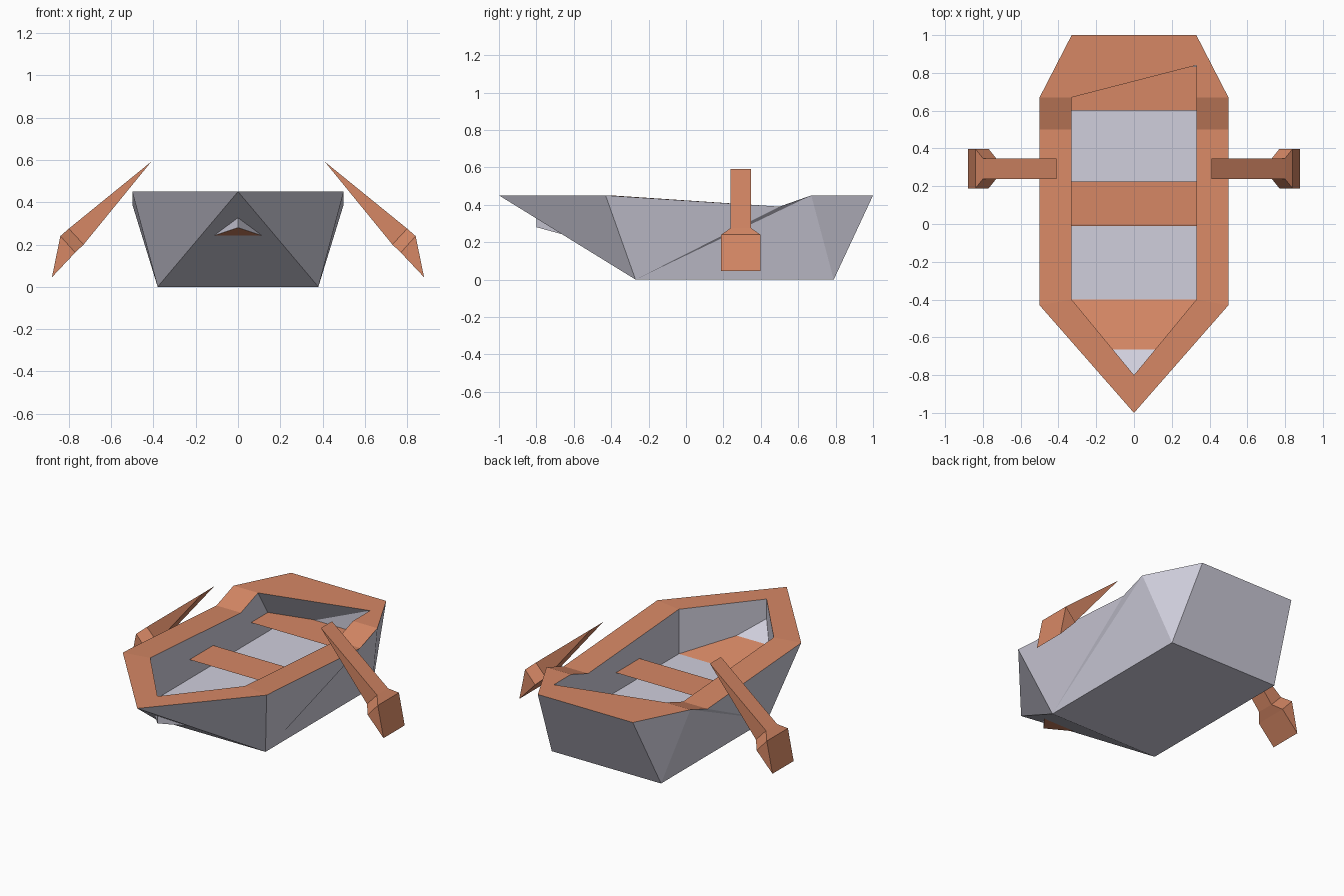
import bpy
import bmesh

if "Cube" in bpy.data.objects:
    bpy.data.objects.remove(bpy.data.objects["Cube"])


def material(name, rgb):
    m = bpy.data.materials.new(name)
    m.use_nodes = True
    m.diffuse_color = (*rgb, 1)
    m.node_tree.nodes["Principled BSDF"].inputs["Base Color"].default_value = (*rgb, 1)
    return m


GREY = material("pale_grey_hull", (0.63, 0.62, 0.72))
WOOD = material("orange_wood", (0.67, 0.245, 0.13))


def finish(bm, name, mats):
    bmesh.ops.recalc_face_normals(bm, faces=bm.faces)
    mesh = bpy.data.meshes.new(name)
    bm.to_mesh(mesh)
    bm.free()
    for m in mats:
        mesh.materials.append(m)
    obj = bpy.data.objects.new(name, mesh)
    bpy.context.collection.objects.link(obj)
    return obj


# Boat body: outer hull, rim and cockpit as one closed skin
RIM, DIP, FLOOR = 0.45, 0.39, 0.17
bm = bmesh.new()
points = {}


def vert(co):
    if co not in points:
        points[co] = bm.verts.new(co)
    return points[co]


def face(*cos):
    return bm.faces.new([vert(c) for c in cos])


bow, inner_bow, bow_foot = (0, -1, RIM), (0, -0.8, RIM), (0, -0.8, 0.28)
ends = {}
for s in (-1, 1):
    shoulder, dip = (s * 0.5, -0.43, RIM), (s * 0.5, 0.5, DIP)
    quarter, stern = (s * 0.5, 0.67, RIM), (s * 0.33, 1, RIM)
    keel_f, keel_b = (s * 0.38, -0.27, 0), (s * 0.38, 0.79, 0)
    in_f, in_dip, in_q = (s * 0.33, -0.4, RIM), (s * 0.33, 0.5, DIP), (s * 0.33, 0.67, RIM)
    floor_f, floor_b = (s * 0.33, -0.4, FLOOR), (s * 0.33, 0.84, FLOOR)
    # the stern edge of the cockpit runs askew, further back on +x
    back = [in_q, (0.33, 0.84, RIM)] if s > 0 else [in_q]
    # hull side
    face(bow, shoulder, keel_f)
    face(shoulder, dip, keel_f)
    face(dip, quarter, keel_f)
    face(quarter, keel_b, keel_f)
    face(quarter, stern, keel_b)
    # rim
    face(bow, shoulder, in_f, inner_bow)
    face(shoulder, dip, in_dip, in_f)
    face(dip, quarter, in_q, in_dip)
    # cockpit walls
    face(inner_bow, in_f, floor_f, bow_foot)
    face(in_f, in_dip, *back, floor_b, floor_f)
    ends[s] = dict(kf=keel_f, kb=keel_b, st=stern, q=quarter, back=back, ff=floor_f, fb=floor_b)

a, b = ends[-1], ends[1]
face(bow, a["kf"], b["kf"])
face(a["kf"], b["kf"], b["kb"], a["kb"])
face(a["st"], b["st"], b["kb"], a["kb"])
face(a["st"], b["st"], b["q"], *b["back"], a["back"][0], a["q"])
face(a["back"][-1], b["back"][-1], a["fb"])
face(b["back"][-1], b["fb"], a["fb"])
face(a["ff"], b["ff"], b["fb"], a["fb"])
face(bow_foot, a["ff"], b["ff"])
body = finish(bm, "boat_body", [GREY, WOOD])

# Wood on the upward rim faces and the sloping bow floor
for p in body.data.polygons:
    if p.normal.z > 0.5 and (p.center.z > 0.35 or p.center.y < -0.4):
        p.material_index = 1

# Bench seats
for name, y0, y1 in (("middle_seat", -0.01, 0.225), ("rear_seat", 0.6, 0.835)):
    bm = bmesh.new()
    corners = [(-0.33, y0), (0.33, y0), (0.33, y1), (-0.33, y1)]
    bm.faces.new([bm.verts.new((x, y, 0.29)) for x, y in corners])
    finish(bm, name, [WOOD])

# Oars: wedge shaft, flare, wedge blade; each ring is upper xz, lower xz, half width
RINGS = [
    ((0.41, 0.592), (0.41, 0.592), 0.055),
    ((0.80, 0.275), (0.73, 0.20), 0.055),
    ((0.84, 0.24), (0.77, 0.162), 0.105),
    ((0.88, 0.045), (0.88, 0.045), 0.105),
]
for s, name in ((1, "left_oar"), (-1, "right_oar")):
    bm = bmesh.new()
    loops = []
    for up, low, w in RINGS:
        ring = [(up, -w), (up, w), (low, w), (low, -w)]
        loops.append([bm.verts.new((s * x, 0.293 + d, z)) for (x, z), d in ring])
    for r, q in zip(loops, loops[1:]):
        for i in range(4):
            j = (i + 1) % 4
            bm.faces.new((r[i], r[j], q[j], q[i]))
    bmesh.ops.remove_doubles(bm, verts=bm.verts, dist=0.0001)
    finish(bm, name, [WOOD])
